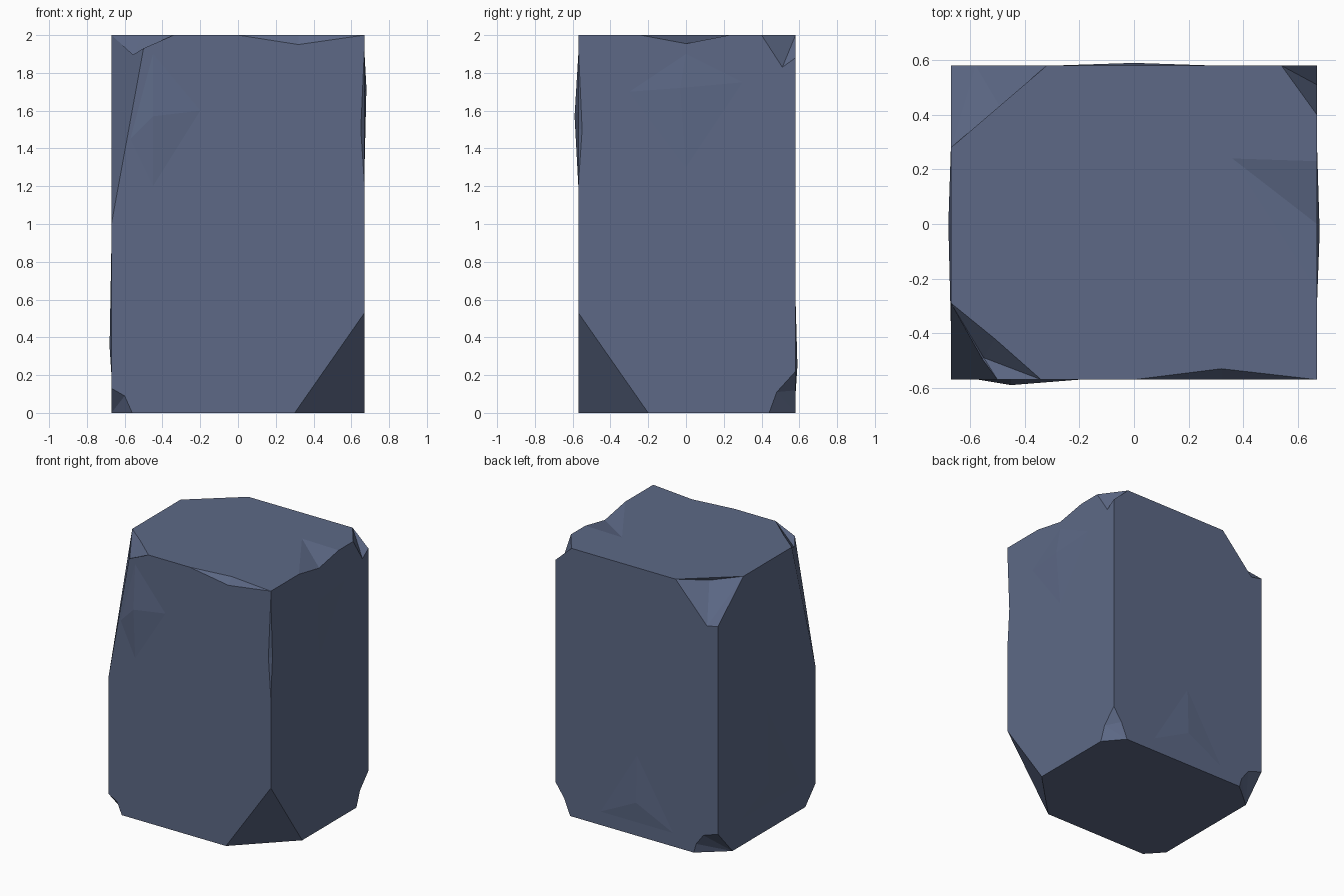
import bpy
import bmesh
from mathutils import Vector

if "Cube" in bpy.data.objects:
    bpy.data.objects.remove(bpy.data.objects["Cube"])

X, Y0, Y1, H = 0.67, -0.57, 0.58, 2.0   # half width, front, back, height


def hull(name, points):
    """Object made from the convex hull of some points."""
    bm = bmesh.new()
    for p in points:
        bm.verts.new(p)
    res = bmesh.ops.convex_hull(bm, input=bm.verts)
    spare = {g for g in res["geom_interior"] + res["geom_unused"]
             if isinstance(g, bmesh.types.BMVert)}
    bmesh.ops.delete(bm, geom=list(spare), context="VERTS")
    bmesh.ops.recalc_face_normals(bm, faces=bm.faces)
    mesh = bpy.data.meshes.new(name)
    bm.to_mesh(mesh)
    bm.free()
    ob = bpy.data.objects.new(name, mesh)
    bpy.context.collection.objects.link(ob)
    return ob


# Main block
stone = hull("stone_block", [(x, y, z) for x in (-X, X) for y in (Y0, Y1) for z in (0, H)])
helpers = []


def shape(name, points, apex, op="DIFFERENCE"):
    """Cut away (or add) the hull of rim points on the surface plus an apex."""
    ob = hull(name, list(points) + [apex])
    ob.hide_render = True
    mod = stone.modifiers.new(name, "BOOLEAN")
    mod.operation, mod.solver, mod.object = op, "EXACT", ob
    helpers.append(ob)


def chip(name, corner, *points):
    """Broken corner: the apex lies just outside the corner."""
    c = Vector(corner)
    out = Vector((c.x, c.y, c.z - 1)).normalized() * 0.12
    shape(name, points, c + out)


def bump(name, base, tip, inner):
    """Very shallow swelling of a face."""
    shape(name, list(base) + [tip], inner, "UNION")


# Shallow swellings on the faces
bump("front_bump", [(-0.57, Y0, 1.45), (-0.45, Y0, 1.2), (-0.2, Y0, 1.6), (-0.45, Y0, 1.9)],
     (-0.45, -0.59, 1.57), (-0.4, -0.4, 1.55))
bump("back_bump", [(-0.3, Y1, 0.1), (0.3, Y1, 0.1), (0, Y1, 0.6)],
     (0, 0.59, 0.25), (0, 0.4, 0.25))
bump("right_bump", [(X, -0.3, 1.7), (X, 0, 1.3), (X, 0.3, 1.75), (X, 0, 1.9)],
     (0.68, -0.03, 1.72), (0.5, 0, 1.7))
bump("left_bump", [(-X, -0.4, 0.2), (-X, 0.3, 0.2), (-X, 0, 0.9)],
     (-0.68, 0, 0.35), (-0.5, 0, 0.4))

# Bottom corner chips
chip("front_right_bottom", (X, Y0, 0), (0.30, Y0, 0), (X, -0.20, 0), (0.56, Y0, 0.36),
     (X, -0.53, 0.37), (X, Y0, 0.53))
chip("back_right_bottom", (X, Y1, 0), (X, 0.44, 0), (X, 0.48, 0.11), (0.55, Y1, 0),
     (0.60, Y1, 0.12), (X, Y1, 0.22))
chip("back_left_bottom", (-X, Y1, 0), (-0.47, Y1, 0), (-0.49, Y1, 0.07), (-0.55, Y1, 0.15),
     (-X, Y1, 0.19), (-X, 0.41, 0))
chip("front_left_bottom", (-X, Y0, 0), (-0.56, Y0, 0), (-0.60, Y0, 0.09), (-X, Y0, 0.13),
     (-X, -0.45, 0))

# Top corner chips
chip("front_left_top", (-X, Y0, H), (-0.34, Y0, H), (-0.50, Y0, 1.93), (-0.55, -0.49, 1.89),
     (-0.51, -0.42, H), (-0.64, -0.43, 1.99), (-X, -0.29, H))
chip("front_left_edge", (-X, Y0, H), (-X, Y0, 1.0), (-0.60, Y0, 1.45), (-0.50, Y0, 1.93),
     (-0.64, -0.43, 1.99), (-X, -0.29, H))
chip("back_left_top", (-X, Y1, H), (-X, 0.28, H), (-0.48, 0.41, 1.97), (-0.32, Y1, H),
     (-0.55, 0.48, 1.87), (-0.58, Y1, 1.72), (-X, Y1, 1.74))
chip("back_right_top", (X, Y1, H), (0.54, Y1, H), (X, 0.40, H), (X, 0.51, 1.83),
     (X, Y1, 1.88))

# Notches along the edges
shape("front_top_notch", [(0, Y0, H), (X, Y0, H), (0.32, Y0, 1.95), (0.32, -0.53, H)],
      (0.33, -0.67, 2.1))
shape("right_top_notch", [(X, -0.24, H), (X, 0.23, H), (X, 0, 1.955), (0.36, 0.24, H)],
      (0.77, 0, 2.1))
shape("front_right_notch", [(X, Y0, 1.2), (X, Y0, 1.95), (0.65, Y0, 1.5), (X, -0.55, 1.5)],
      (0.77, -0.67, 1.5))

# Bake the cuts and drop the helpers
dg = bpy.context.evaluated_depsgraph_get()
mesh = bpy.data.meshes.new_from_object(stone.evaluated_get(dg))
stone.modifiers.clear()
stone.data = mesh
for ob in helpers:
    bpy.data.objects.remove(ob)

# Single slate colour, flat faces
mat = bpy.data.materials.new("slate blue")
mat.diffuse_color = (0.109, 0.141, 0.24, 1)
mat.use_nodes = True
mat.node_tree.nodes["Principled BSDF"].inputs["Base Color"].default_value = mat.diffuse_color
mesh.materials.clear()
mesh.materials.append(mat)
for p in mesh.polygons:
    p.material_index = 0
    p.use_smooth = False
